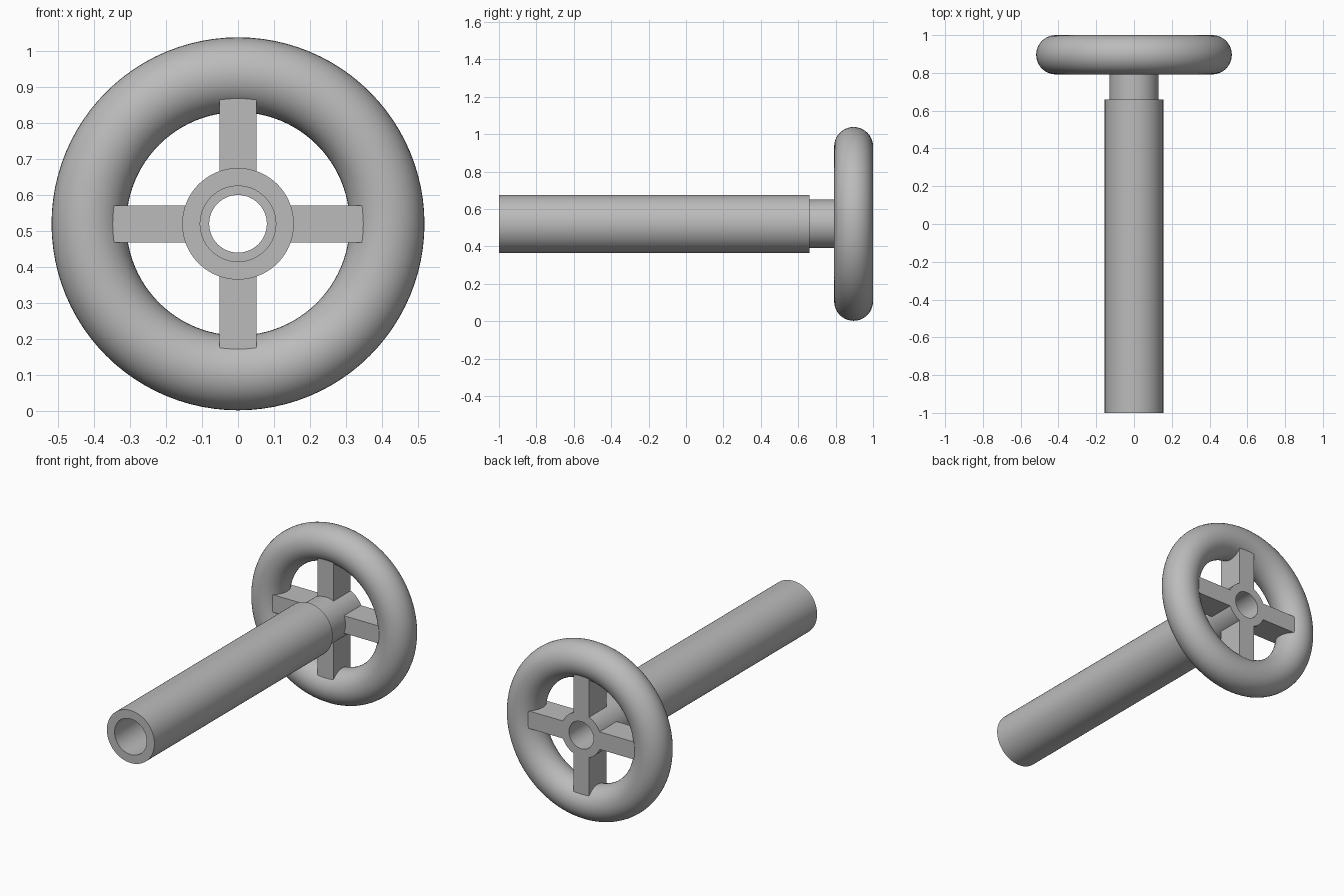
import bpy
import bmesh
import math
from mathutils import Matrix, Vector

cube = bpy.data.objects.get("Cube")
if cube:
    bpy.data.objects.remove(cube, do_unlink=True)

AXIS_Z = 0.52      # height of the shaft axis
WHEEL_Y = 0.896    # centre plane of the wheel
RIM_MAJOR, RIM_MINOR = 0.414, 0.104
SPOKE_WIDTH, SPOKE_DEPTH = 0.103, 0.16
BACK_Y = WHEEL_Y + SPOKE_DEPTH / 2

gray = bpy.data.materials.new("plain gray")
gray.use_nodes = True
gray.diffuse_color = (0.5, 0.5, 0.5, 1)
gray.node_tree.nodes["Principled BSDF"].inputs["Base Color"].default_value = (0.5, 0.5, 0.5, 1)


def add_object(name, bm):
    bmesh.ops.recalc_face_normals(bm, faces=bm.faces)
    mesh = bpy.data.meshes.new(name)
    bm.to_mesh(mesh)
    bm.free()
    mesh.materials.append(gray)
    obj = bpy.data.objects.new(name, mesh)
    obj.location.z = AXIS_Z
    bpy.context.collection.objects.link(obj)
    bpy.ops.object.select_all(action="DESELECT")
    obj.select_set(True)
    bpy.context.view_layer.objects.active = obj
    bpy.ops.object.shade_smooth_by_angle(angle=math.radians(35))
    return obj


def revolve(name, profile, steps=96):
    """Turn a closed (radius, y) profile around the y axis."""
    bm = bmesh.new()
    verts = [bm.verts.new((r, y, 0)) for r, y in profile]
    edges = [bm.edges.new((verts[i - 1], verts[i])) for i in range(len(verts))]
    bmesh.ops.spin(bm, geom=verts + edges, cent=(0, 0, 0), axis=(0, 1, 0),
                   angle=math.tau, steps=steps)
    bmesh.ops.remove_doubles(bm, verts=bm.verts, dist=0.0001)
    return add_object(name, bm)


# Long sleeve and narrower hub, hollow all the way with a stepped bore
revolve("shaft_and_hub", [(0.105, -1), (0.155, -1), (0.155, 0.66), (0.13, 0.66),
                          (0.13, BACK_Y), (0.08, BACK_Y), (0.08, 0.66), (0.105, 0.66)])

# Round wheel rim
angles = [math.tau * i / 40 for i in range(40)]
revolve("wheel_rim", [(RIM_MAJOR + RIM_MINOR * math.cos(a),
                       WHEEL_Y + RIM_MINOR * math.sin(a)) for a in angles])

# Four square spokes running from the hub into the rim
inner, outer = 0.115, RIM_MAJOR
for name, turn in (("left", 0), ("top", 1), ("right", 2), ("bottom", 3)):
    bm = bmesh.new()
    bmesh.ops.create_cube(bm, size=1)
    bmesh.ops.scale(bm, vec=Vector((outer - inner, SPOKE_DEPTH, SPOKE_WIDTH)), verts=bm.verts)
    bmesh.ops.translate(bm, vec=Vector(((inner + outer) / 2, WHEEL_Y, 0)), verts=bm.verts)
    bmesh.ops.transform(bm, matrix=Matrix.Rotation(-turn * math.pi / 2, 4, "Y"), verts=bm.verts)
    add_object(name + "_spoke", bm)
